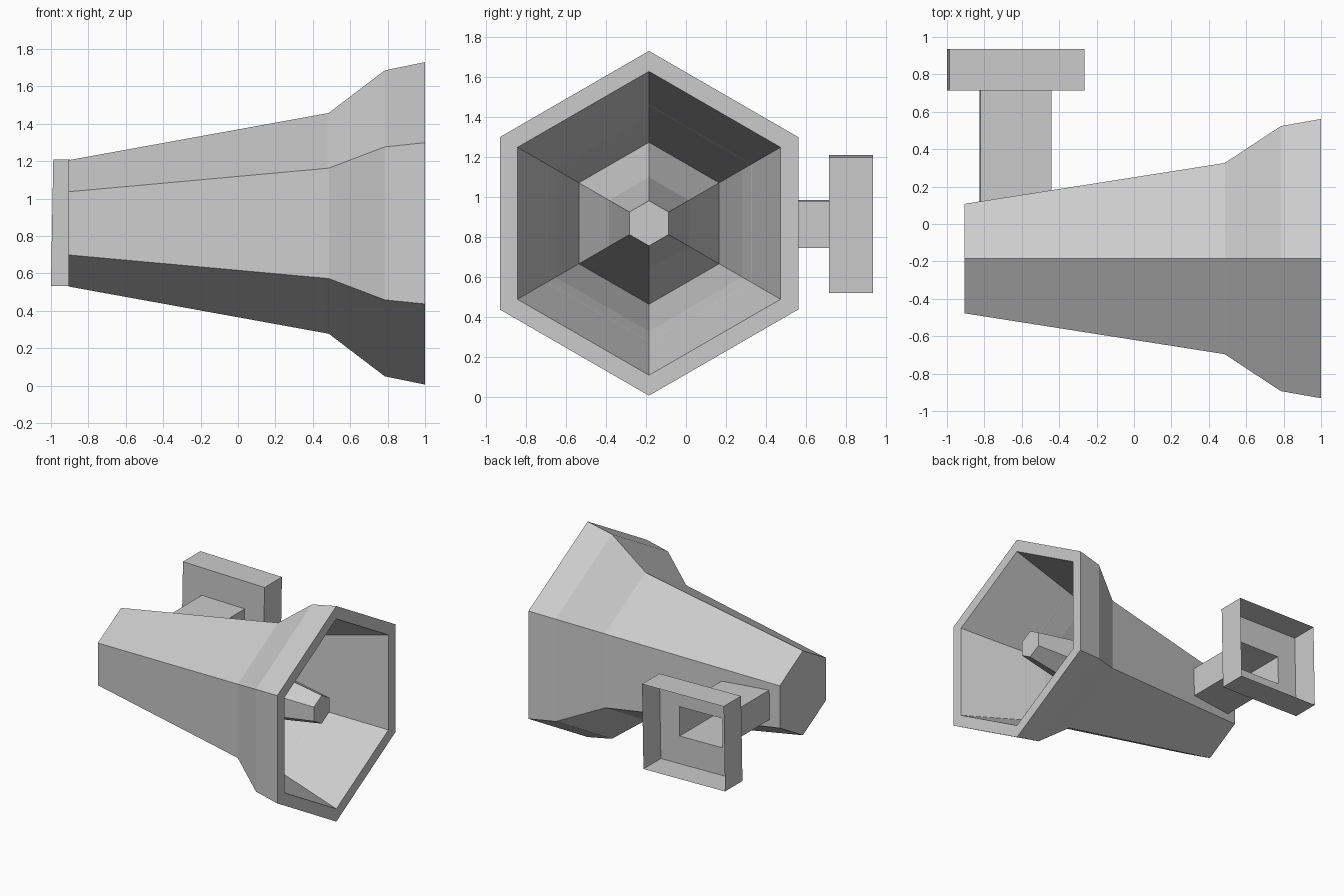
import bpy, bmesh, math
from mathutils import Matrix

if "Cube" in bpy.data.objects:
    bpy.data.objects.remove(bpy.data.objects["Cube"])


def finish(name, bm):
    me = bpy.data.meshes.new(name)
    bm.to_mesh(me)
    bm.free()
    ob = bpy.data.objects.new(name, me)
    bpy.context.collection.objects.link(ob)
    return ob


# Horn: hexagonal rings along x, from rear cap over the rim and back to the inner cone tip
profile = [(-0.905, 0.338), (0.485, 0.59), (0.785, 0.818), (1.0, 0.862),
           (1.0, 0.76), (0.33, 0.54), (-0.3, 0.405), (0.18, 0.23), (0.87, 0.113)]
bm = bmesh.new()
rings = [[bm.verts.new((x, -0.185 + r * math.sin(i * math.pi / 3),
                        0.868 + r * math.cos(i * math.pi / 3))) for i in range(6)]
         for x, r in profile]
for a, b in zip(rings, rings[1:]):
    for i in range(6):
        j = (i + 1) % 6
        bm.faces.new((a[i], a[j], b[j], b[i]))
bm.faces.new(rings[0])
bm.faces.new(rings[-1])
bmesh.ops.recalc_face_normals(bm, faces=bm.faces)
finish("horn", bm)

# Bracket: hollow arm opening into a shallow box that is open at the wall side
cx, cz = -0.633, 0.865
sections = [(0.12, 0.19, 0.117), (0.715, 0.19, 0.117),
            (0.715, 0.361, 0.338), (0.935, 0.361, 0.338)]
bm = bmesh.new()
loops = [[bm.verts.new((sx * w, y, sz * h))
          for sx, sz in ((-1, -1), (1, -1), (1, 1), (-1, 1))] for y, w, h in sections]
for v in loops[0]:
    v.co.y += 0.155 * v.co.x + 0.03   # arm end follows the taper of the horn
for a, b in zip(loops, loops[1:]):
    for i in range(4):
        j = (i + 1) % 4
        bm.faces.new((a[i], b[i], b[j], a[j]))
bmesh.ops.recalc_face_normals(bm, faces=bm.faces)
bmesh.ops.transform(bm, verts=bm.verts,
                    matrix=Matrix.Translation((cx, 0, cz)) @ Matrix.Rotation(math.radians(1.07), 4, 'Y'))
finish("mounting_bracket", bm)
